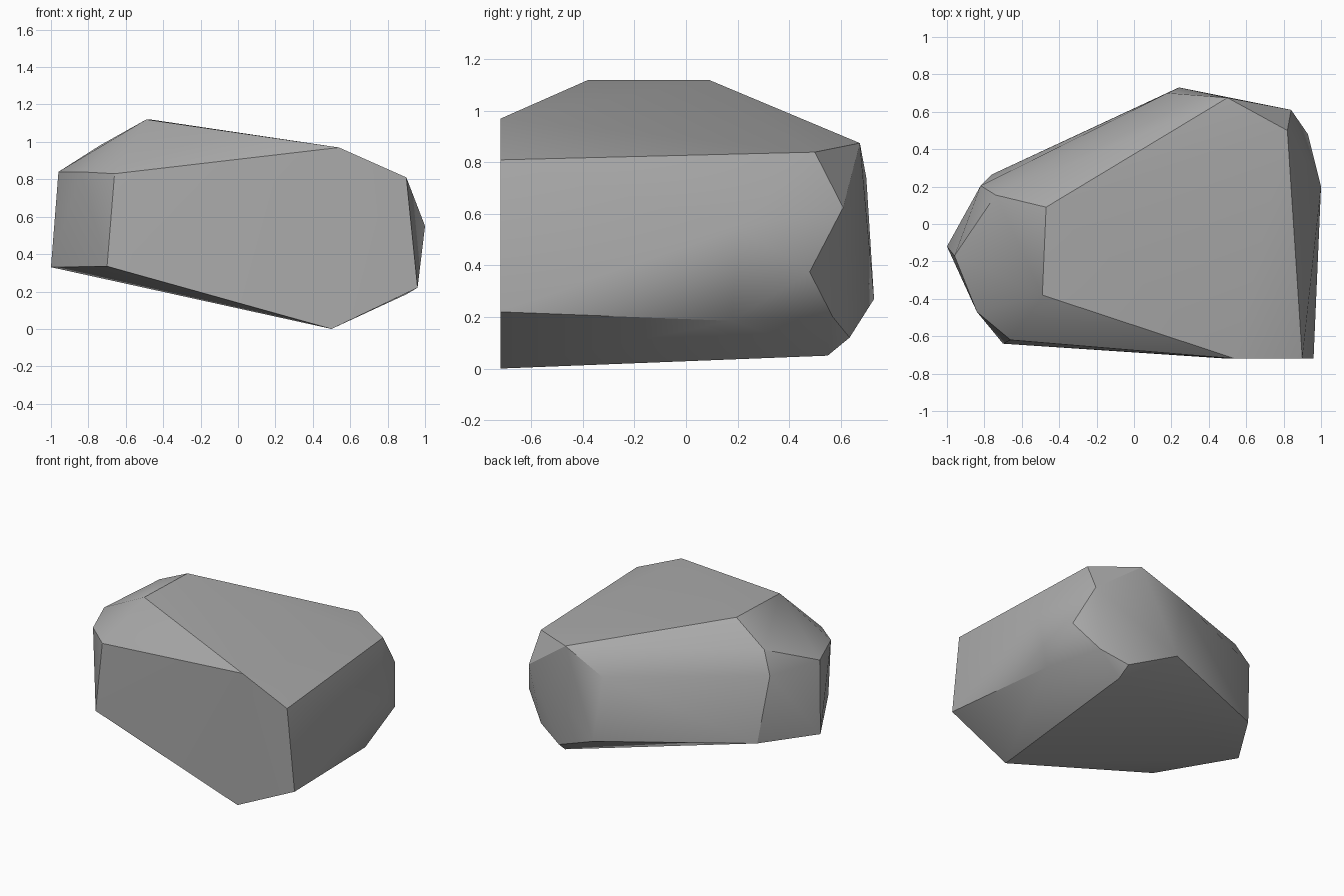
import bpy
import bmesh
import math

default_cube = bpy.data.objects.get("Cube")
if default_cube:
    bpy.data.objects.remove(default_cube, do_unlink=True)


def make_material(name, grey):
    material = bpy.data.materials.new(name)
    material.use_nodes = True
    colour = (grey, grey, grey, 1)
    material.diffuse_color = colour
    material.node_tree.nodes["Principled BSDF"].inputs["Base Color"].default_value = colour
    return material


def make_boulder(name, corner_groups, material):
    """Wrap a tight chiselled skin around the groups of corner points."""
    bm = bmesh.new()
    for corners in corner_groups:
        for corner in corners:
            bm.verts.new(corner)
    hull = bmesh.ops.convex_hull(bm, input=bm.verts[:])
    spare = {v for v in hull["geom_interior"] + hull["geom_unused"]
             if isinstance(v, bmesh.types.BMVert)}
    bmesh.ops.delete(bm, geom=list(spare), context="VERTS")
    bmesh.ops.recalc_face_normals(bm, faces=bm.faces[:])
    mesh = bpy.data.meshes.new(name)
    bm.to_mesh(mesh)
    bm.free()
    mesh.materials.append(material)
    boulder = bpy.data.objects.new(name, mesh)
    bpy.context.collection.objects.link(boulder)
    return boulder


# Corners of the broad sloping top
crown = [(-.49, -.38, 1.12), (-.47, .09, 1.12), (.5, .675, .875),
         (.82, .5, .84), (.9, -.72, .81), (.54, -.72, .97)]

# Shoulder below the crown on the narrow end and the back
shoulder = [(-.66, -.62, .83), (-.84, -.47, .84), (-.96, -.17, .84),
            (-.82, .205, .83), (-.74, .155, .98), (.18, .7, .74)]

# Bulging wide end
flank = [(.84, .61, .625), (.93, .48, .375), (1, .2, .55)]

# Lower rim, and the underside tapering down to the resting corner
rim = [(-.7, -.64, .335), (-1, -.12, .33), (-.76, .265, .345),
       (.24, .73, .27), (.77, .57, .2), (.9, .18, .185), (.96, -.72, .22)]
foot = [(.58, .635, .12), (.59, .55, .05), (.5, -.72, 0)]

stone = make_material("grey stone", .4)
boulder = make_boulder("boulder", [crown, shoulder, flank, rim, foot], stone)

# Crisp main ridges with softly blended shallow facets
bpy.ops.object.select_all(action="DESELECT")
boulder.select_set(True)
bpy.context.view_layer.objects.active = boulder
bpy.ops.object.shade_smooth_by_angle(angle=math.radians(30))
